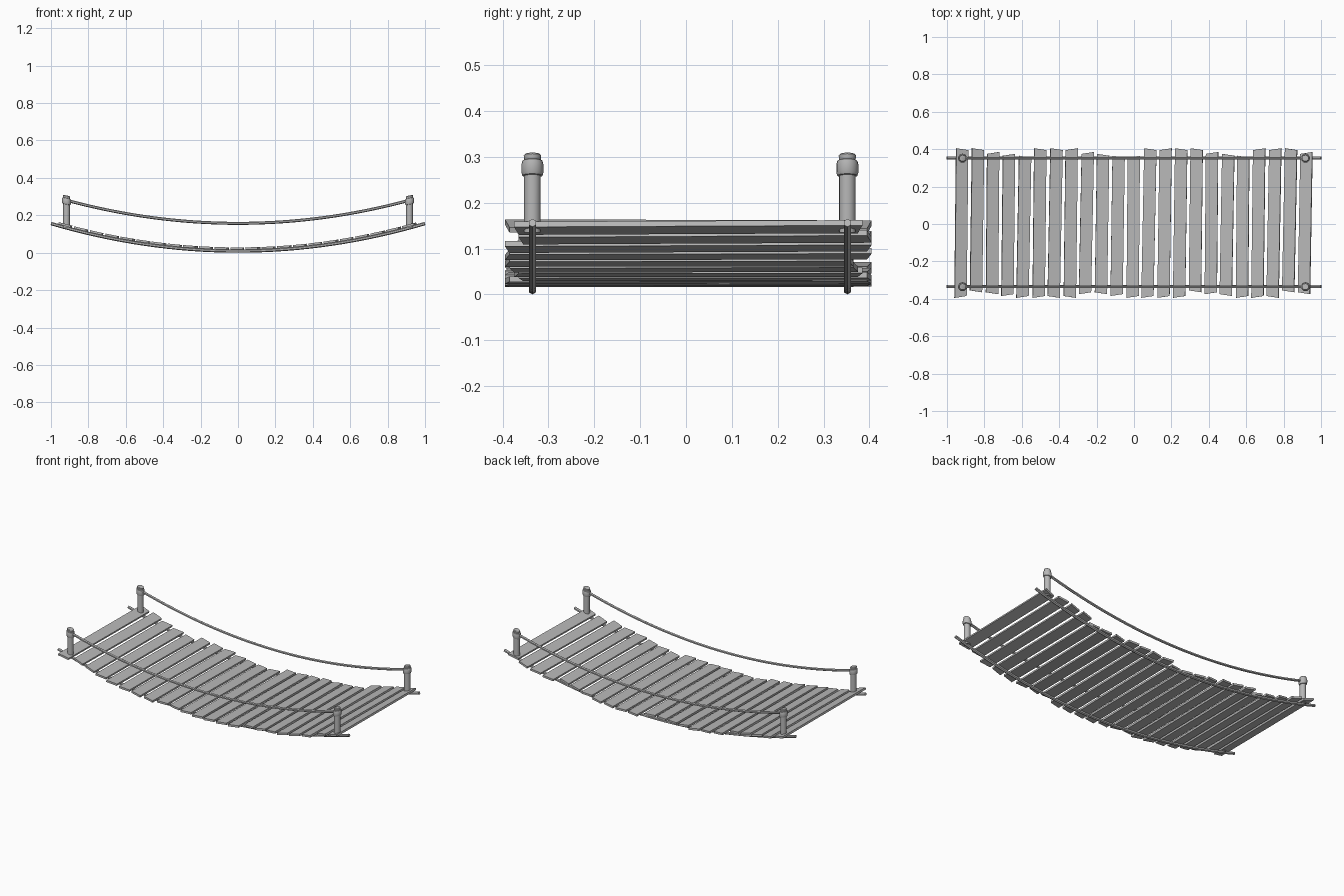
import bpy
import bmesh
import math
import random
from mathutils import Vector

random.seed(4)
if "Cube" in bpy.data.objects:
    bpy.data.objects.remove(bpy.data.objects["Cube"], do_unlink=True)

GREY = (0.48, 0.48, 0.48, 1)
mat = bpy.data.materials.new("weathered grey")
mat.use_nodes = True
mat.diffuse_color = GREY
mat.node_tree.nodes["Principled BSDF"].inputs["Base Color"].default_value = GREY

SIDES = {"back": 0.352, "front": -0.335}
SAG = 0.147


def finish(name, bm, smooth=False):
    bmesh.ops.recalc_face_normals(bm, faces=bm.faces)
    mesh = bpy.data.meshes.new(name)
    bm.to_mesh(mesh)
    bm.free()
    mesh.materials.append(mat)
    obj = bpy.data.objects.new(name, mesh)
    bpy.context.collection.objects.link(obj)
    if smooth:
        bpy.ops.object.select_all(action="DESELECT")
        obj.select_set(True)
        bpy.context.view_layer.objects.active = obj
        bpy.ops.object.shade_smooth_by_angle(angle=math.radians(40))


def skin(bm, rings):
    """Bridge consecutive vertex rings and cap both ends."""
    n = len(rings[0])
    loops = [[bm.verts.new(p) for p in ring] for ring in rings]
    for a, b in zip(loops, loops[1:]):
        for i in range(n):
            j = (i + 1) % n
            bm.faces.new((a[i], a[j], b[j], b[i]))
    bm.faces.new(loops[0][::-1])
    bm.faces.new(loops[-1])


def sagging_rope(name, y, low, reach, radius, steps=32, sides=6):
    bm = bmesh.new()
    rings = []
    for s in range(steps + 1):
        x = reach * (2 * s / steps - 1)
        normal = Vector((-2 * SAG * x, 0, 1)).normalized()
        centre = Vector((x, y, low + SAG * x * x))
        ring = []
        for i in range(sides):
            a = math.tau * i / sides
            ring.append(centre + radius * (normal * math.cos(a) + Vector((0, math.sin(a), 0))))
        rings.append(ring)
    skin(bm, rings)
    finish(name, bm, True)


def post(name, side, y, sides=16):
    # radius and height, with a rounded rope binding below the cap
    profile = [(0.018, 0.135), (0.018, 0.258), (0.022, 0.259), (0.024, 0.266),
               (0.024, 0.283), (0.022, 0.291), (0.018, 0.293), (0.019, 0.303),
               (0.016, 0.306)]
    bm = bmesh.new()
    rings = []
    for r, z in profile:
        tilt = 0.2 if z > 0.25 else 0
        ring = []
        for i in range(sides):
            a = math.tau * i / sides
            dx = r * math.cos(a)
            ring.append((side * 0.917 + dx, y + r * math.sin(a), z + tilt * side * dx))
        rings.append(ring)
    skin(bm, rings)
    finish(name, bm, True)


def plank(name, x, back, front, width=0.066, thick=0.012):
    """Board resting on the ropes, slightly turned, with skewed ends."""
    tangent = Vector((1, 0, 2 * SAG * x)).normalized()
    normal = Vector((-tangent.z, 0, tangent.x))
    base = Vector((x, 0, 0.0165 + SAG * x * x))
    yaw = random.uniform(0.008, 0.022)
    skew_back, skew_front = (random.choice((-1, 1)) * 0.005 for _ in range(2))
    rings = []
    for y, skew in ((-front, skew_front), (back, skew_back)):
        ring = []
        for u, w in ((-1, 0), (1, 0), (1, 1), (-1, 1)):
            along = u * width / 2 + yaw * y
            ring.append(base + tangent * along + normal * (w * thick) + Vector((0, y + u * skew, 0)))
        rings.append(ring)
    bm = bmesh.new()
    skin(bm, rings)
    finish(name, bm)


# Deck boards with uneven ends (hundredths of a unit)
back_ends = [40, 40, 38, 37, 36, 40, 40, 40, 38, 37, 36, 36,
             40, 40, 40, 40, 38, 37, 36, 40, 40, 40, 38]
front_ends = [39, 36, 37, 38, 39, 39, 39, 39, 37, 37, 38, 39,
              39, 39, 39, 36, 37, 38, 39, 39, 39, 36, 37]
count = len(back_ends)
for i, (b, f) in enumerate(zip(back_ends, front_ends)):
    plank(f"deck_plank_{i + 1}", -0.925 + 1.842 * i / (count - 1), b / 100, f / 100)

# Ropes under the deck, hand ropes and end posts
for label, y in SIDES.items():
    sagging_rope(f"{label}_deck_rope", y, 0.009, 1.0, 0.009)
    sagging_rope(f"{label}_hand_rope", y, 0.157, 0.905, 0.008)
    for end, side in (("left", 1), ("right", -1)):
        post(f"{label}_{end}_post", side, y)
